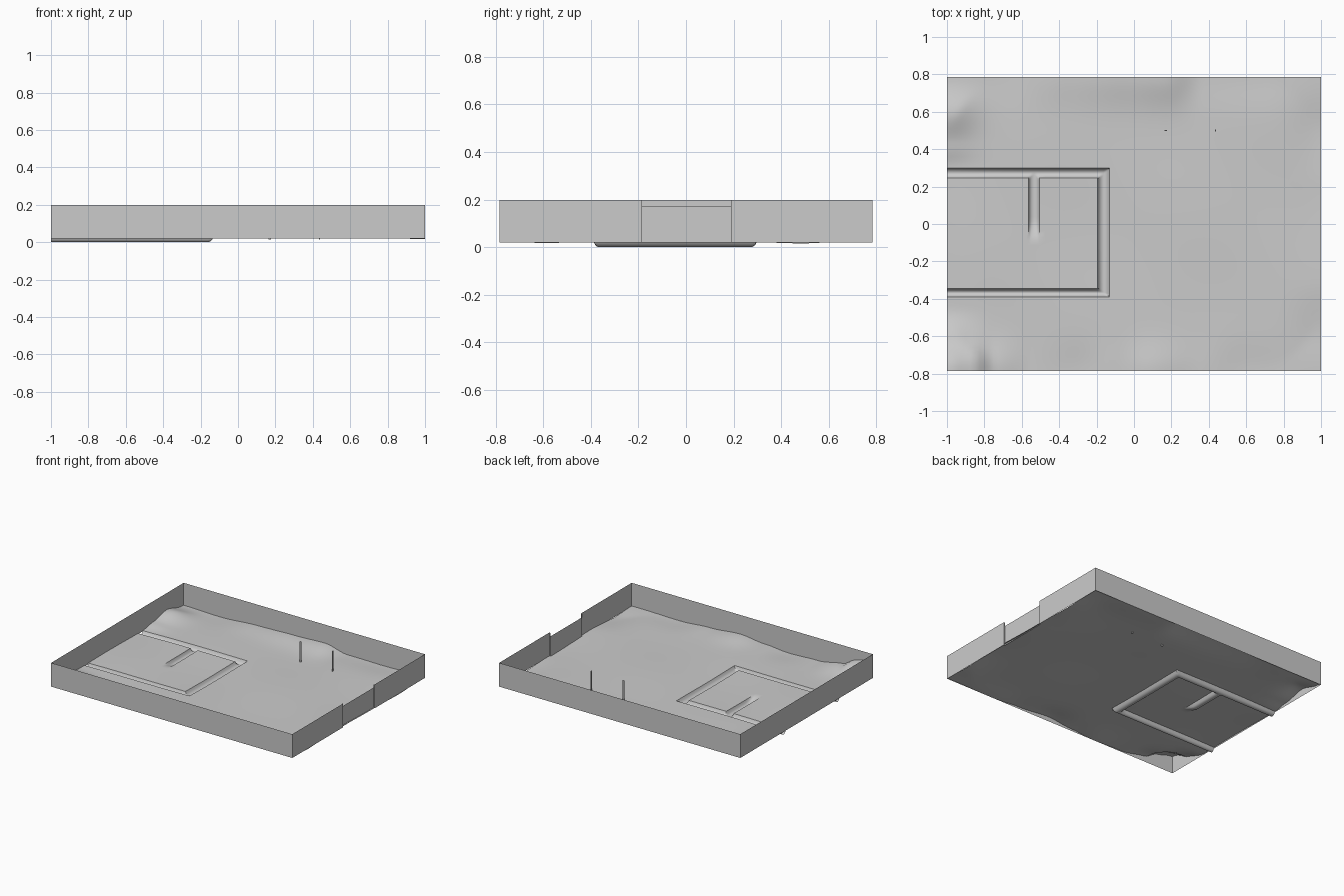
import bpy, math

if "Cube" in bpy.data.objects:
    bpy.data.objects.remove(bpy.data.objects["Cube"])

HX, HY = 1.0, 0.785          # half sizes of the yard
Z0, Z1 = 0.02, 0.198         # wall bottom and top
BASE = 0.03                  # general ground level


def make(name, verts, faces, smooth=False):
    me = bpy.data.meshes.new(name)
    me.from_pydata(verts, [], faces)
    me.update()
    ob = bpy.data.objects.new(name, me)
    bpy.context.collection.objects.link(ob)
    if smooth:
        bpy.ops.object.select_all(action='DESELECT')
        ob.select_set(True)
        bpy.context.view_layer.objects.active = ob
        bpy.ops.object.shade_smooth_by_angle(angle=math.radians(40))
    return ob


def interp(pts, t):
    """Smooth interpolation through (position, height) pairs."""
    for (a, ha), (b, hb) in zip(pts, pts[1:]):
        if t <= b:
            k = max(0.0, min(1.0, (t - a) / (b - a)))
            k = k * k * (3 - 2 * k)
            return ha + (hb - ha) * k
    return pts[-1][1]


# Ground height along each wall
FRONT = [(-1, .15), (-.87, .11), (-.75, .06), (-.55, .03), (-.3, .02),
         (-.1, .035), (.1, .055), (.35, .035), (.6, .018), (1, .025)]
BACK = [(-1, .03), (-.7, .025), (-.38, .042), (-.07, .05), (.17, .06),
        (.36, .022), (.67, .018), (1, .03)]
LEFT = [(-.785, .15), (-.62, .06), (-.45, .028), (.3, .028), (.42, .045),
        (.6, .08), (.785, .03)]
RIGHT = [(-.785, .025), (-.6, .015), (-.3, .03), (.2, .025), (.5, .015), (.785, .03)]


def trench(x, y):
    """0..1 depth of the U-shaped trench and its short side slot."""
    g = 0.0
    t = min((.30 - y) / .055, (y + .39) / .045, (-.13 - x) / .065)
    if 0 < t < 1:
        g = math.sin(math.pi * t) ** .6
    s = (x + .565) / .06
    if 0 < s < 1 and -.08 < y < .272:
        ramp = 1.0 if y > 0 else 1 + y / .08
        g = max(g, math.sin(math.pi * s) ** .4 * ramp)
    return g


def height(x, y):
    edges = [(y + HY, interp(FRONT, x)), (HY - y, interp(BACK, x)),
             (x + HX, interp(LEFT, y)), (HX - x, interp(RIGHT, y))]
    ws = [math.exp(-(d / .14) ** 2) for d, _ in edges]
    off = sum(w * (h - BASE) for w, (_, h) in zip(ws, edges)) / max(1, sum(ws))
    h = BASE + off + .003 * math.sin(5 * x + 2 * y) * math.cos(6 * y - x)
    g = trench(x, y)
    return h * (1 - g)


def axis(lo, hi, step, bands):
    """Even grid lines plus fine lines across each trench band."""
    n = round((hi - lo) / step)
    vals = [lo + (hi - lo) * i / n for i in range(n + 1)]
    for a, b in bands:
        vals = [v for v in vals if not a - .008 < v < b + .008]
        vals += [a + (b - a) * i / 8 for i in range(9)]
    return sorted(vals)


# Ground sheet
xs = axis(-HX, HX, .025, [(-.565, -.505), (-.195, -.13)])
ys = axis(-HY, HY, .025, [(-.39, -.345), (.245, .30)])
nx = len(xs)
make("ground", [(x, y, height(x, y)) for y in ys for x in xs],
     [(j * nx + i, j * nx + i + 1, (j + 1) * nx + i + 1, (j + 1) * nx + i)
      for j in range(len(ys) - 1) for i in range(nx - 1)], True)


# Thin walls
def wall(name, a, b, top=Z1):
    make(name, [(*a, Z0), (*b, Z0), (*b, top), (*a, top)], [(0, 1, 2, 3)])


wall("front_wall", (-HX, -HY), (HX, -HY))
wall("left_wall", (-HX, HY), (-HX, -HY))
wall("back_wall", (HX, HY), (-HX, HY))
wall("right_wall_front", (HX, -HY), (HX, -.185))
wall("right_wall_back", (HX, .19), (HX, HY))

# Lower gate panel, set slightly back, with its side returns
wall("gate_panel", (.99, -.185), (.99, .19), .172)
wall("gate_return_front", (HX, -.185), (.99, -.185))
wall("gate_return_back", (.99, .19), (HX, .19))


# Two slim posts
def post(name, x, y, w, d, z0=.015, z1=.18):
    bpy.ops.mesh.primitive_cube_add(size=1, location=(x, y, (z0 + z1) / 2))
    ob = bpy.context.object
    ob.name = name
    ob.scale = (w, d, z1 - z0)


post("left_post", .17, .50, .012, .006)
post("right_post", .435, .50, .006, .012)
